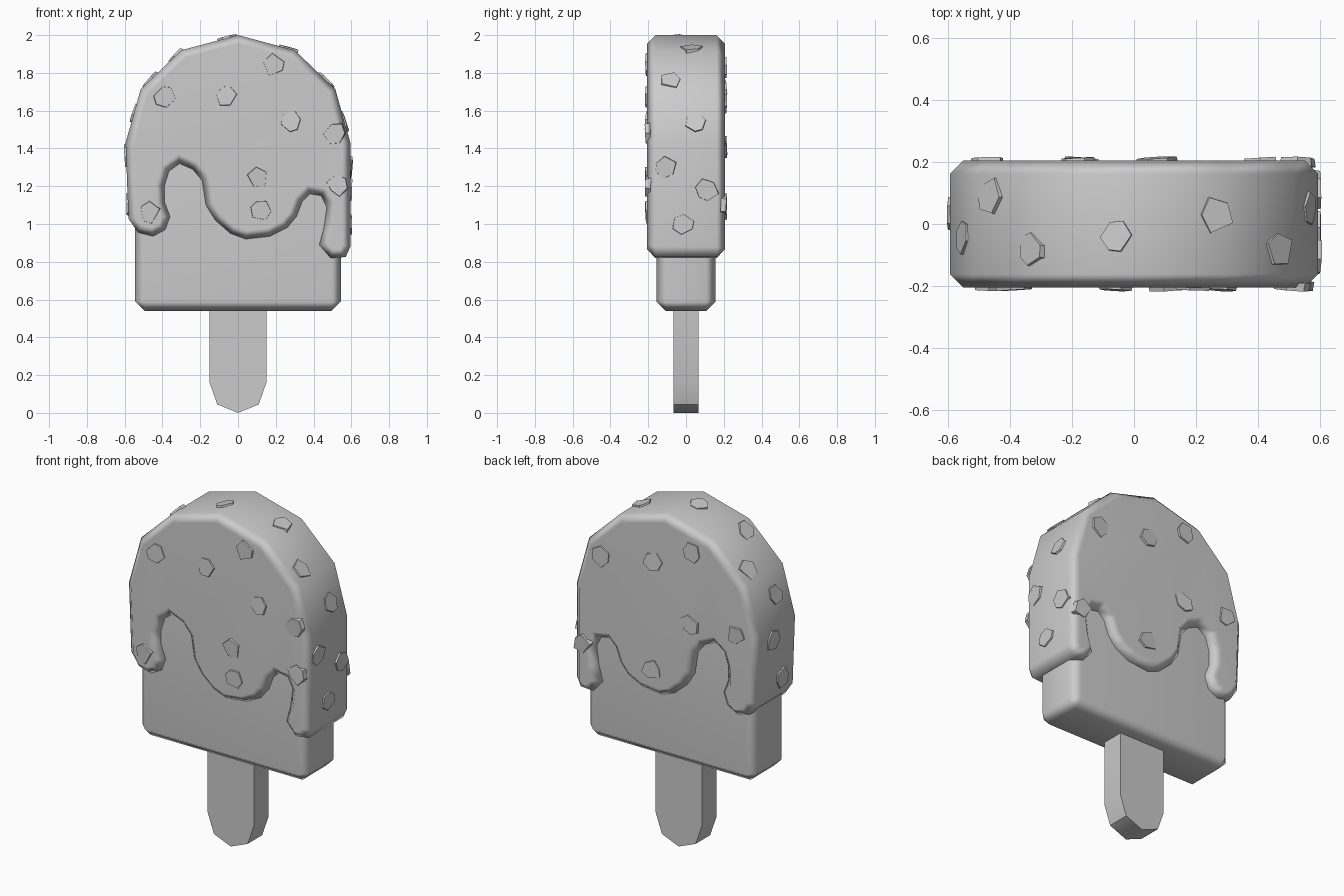
import bpy
import bmesh
import math
import random
from mathutils import Vector
from mathutils.bvhtree import BVHTree

random.seed(4)
if "Cube" in bpy.data.objects:
    bpy.data.objects.remove(bpy.data.objects["Cube"])

# One plain grey for every part
GREY = (0.6, 0.6, 0.6, 1)
grey = bpy.data.materials.new("plain grey")
grey.use_nodes = True
grey.diffuse_color = GREY
grey.node_tree.nodes["Principled BSDF"].inputs["Base Color"].default_value = GREY


def add_object(name, bm, angle, weighted=False):
    bmesh.ops.recalc_face_normals(bm, faces=bm.faces)
    mesh = bpy.data.meshes.new(name)
    bm.to_mesh(mesh)
    mesh.materials.append(grey)
    obj = bpy.data.objects.new(name, mesh)
    bpy.context.collection.objects.link(obj)
    bpy.ops.object.select_all(action='DESELECT')
    obj.select_set(True)
    bpy.context.view_layer.objects.active = obj
    bpy.ops.object.shade_smooth_by_angle(angle=math.radians(angle))
    if weighted:
        modifier = obj.modifiers.new("soft edges", 'WEIGHTED_NORMAL')
        modifier.keep_sharp = True
    return obj


def slab(profile, half_depth):
    """Extrude an x-z outline symmetrically along y."""
    bm = bmesh.new()
    front = bm.faces.new([bm.verts.new((x, -half_depth, z)) for x, z in profile])
    result = bmesh.ops.extrude_face_region(bm, geom=[front], use_keep_orig=True)
    moved = [v for v in result["geom"] if isinstance(v, bmesh.types.BMVert)]
    bmesh.ops.translate(bm, verts=moved, vec=(0, 2 * half_depth, 0))
    bmesh.ops.recalc_face_normals(bm, faces=bm.faces)
    return bm


def bevel(bm, edges, width):
    bmesh.ops.bevel(bm, geom=edges, offset=width, segments=1, profile=0.5,
                    affect='EDGES', clamp_overlap=True)


# Stick with a rounded lower tip
stick_half = [(0.15, 0.16), (0.11, 0.045)]
stick = ([(0.15, 0.7)] + stick_half + [(0, 0)]
         + [(-x, z) for x, z in reversed(stick_half)] + [(-0.15, 0.7)])
add_object("stick", slab(stick, 0.067), 45)

# Ice cream block
block = slab([(-0.545, 0.54), (0.545, 0.54), (0.545, 1.5), (-0.545, 1.5)], 0.157)
bevel(block, block.edges[:], 0.05)
add_object("ice_cream_block", block, 60, weighted=True)

# Dripping coating: round top, then the lower edge from right to left
dome = [(0.595, 1.43), (0.515, 1.715), (0.3, 1.92)]
drips = [(0.595, 0.88), (0.57, 0.825), (0.49, 0.82), (0.43, 0.89), (0.455, 0.98),
         (0.47, 1.09), (0.44, 1.15), (0.38, 1.16), (0.34, 1.12), (0.31, 1.04),
         (0.26, 0.98), (0.17, 0.935), (0.04, 0.92), (-0.04, 0.95), (-0.12, 1.02),
         (-0.17, 1.1), (-0.19, 1.23), (-0.24, 1.29), (-0.31, 1.32), (-0.365, 1.28),
         (-0.39, 1.2), (-0.39, 1.12), (-0.36, 1.04), (-0.385, 0.97), (-0.45, 0.935),
         (-0.53, 0.955), (-0.58, 1.03)]
outline = ([(0, 2)] + dome[::-1] + drips + [(-x, z) for x, z in dome])
coat = slab(outline, 0.206)
rims = [e for e in coat.edges
        if abs(e.verts[0].co.y - e.verts[1].co.y) < 0.01]
bevel(coat, rims, 0.044)
surface = BVHTree.FromBMesh(coat)
add_object("dripping_coating", coat, 60, weighted=True)

# Nut pieces: (x, z) on the two broad faces, (x, y, z) around the rim
front_nuts = [(0.19, 1.84), (-0.39, 1.67), (-0.06, 1.68), (0.28, 1.54), (0.11, 1.24),
              (0.12, 1.07), (0.51, 1.48), (0.53, 1.21), (-0.47, 1.06)]
back_nuts = [(0.41, 1.65), (0.07, 1.71), (-0.18, 1.83), (0.08, 1.07),
             (-0.17, 1.4), (-0.47, 1.42), (0.53, 1.1)]
rim_nuts = [(-0.06, -0.04, 2), (0.27, 0.03, 1.93), (0.48, -0.08, 1.77),
            (0.6, 0.05, 1.55), (0.6, 0.11, 1.18), (0.6, -0.01, 1), (0.6, -0.11, 1.3),
            (-0.34, -0.08, 1.9), (-0.47, 0.09, 1.77), (-0.6, -0.04, 1.6),
            (-0.6, 0.04, 1.36), (-0.6, -0.06, 1.1)]
spots = ([(x, -0.21, z) for x, z in front_nuts]
         + [(x, 0.21, z) for x, z in back_nuts] + rim_nuts)

nuts = bmesh.new()
for spot in spots:
    place, normal, _, _ = surface.find_nearest(Vector(spot))
    tilt = Vector([random.uniform(-0.07, 0.07) for _ in range(3)])
    turn = (normal + tilt).to_track_quat('Z', 'Y')
    sides = random.choice((5, 6, 6))
    start = random.uniform(0, math.tau)
    rings = [[], []]
    for i in range(sides):
        angle = start + math.tau * (i + random.uniform(-0.2, 0.2)) / sides
        radius = random.uniform(0.052, 0.07)
        for ring, scale, height in zip(rings, (1, 0.92), (-0.02, 0.008)):
            corner = Vector((math.cos(angle) * radius * scale,
                             math.sin(angle) * radius * scale, height))
            ring.append(nuts.verts.new(place + turn @ corner))
    nuts.faces.new(rings[0][::-1])
    nuts.faces.new(rings[1])
    for i in range(sides):
        j = (i + 1) % sides
        nuts.faces.new((rings[0][i], rings[0][j], rings[1][j], rings[1][i]))
add_object("nut_pieces", nuts, 20)
